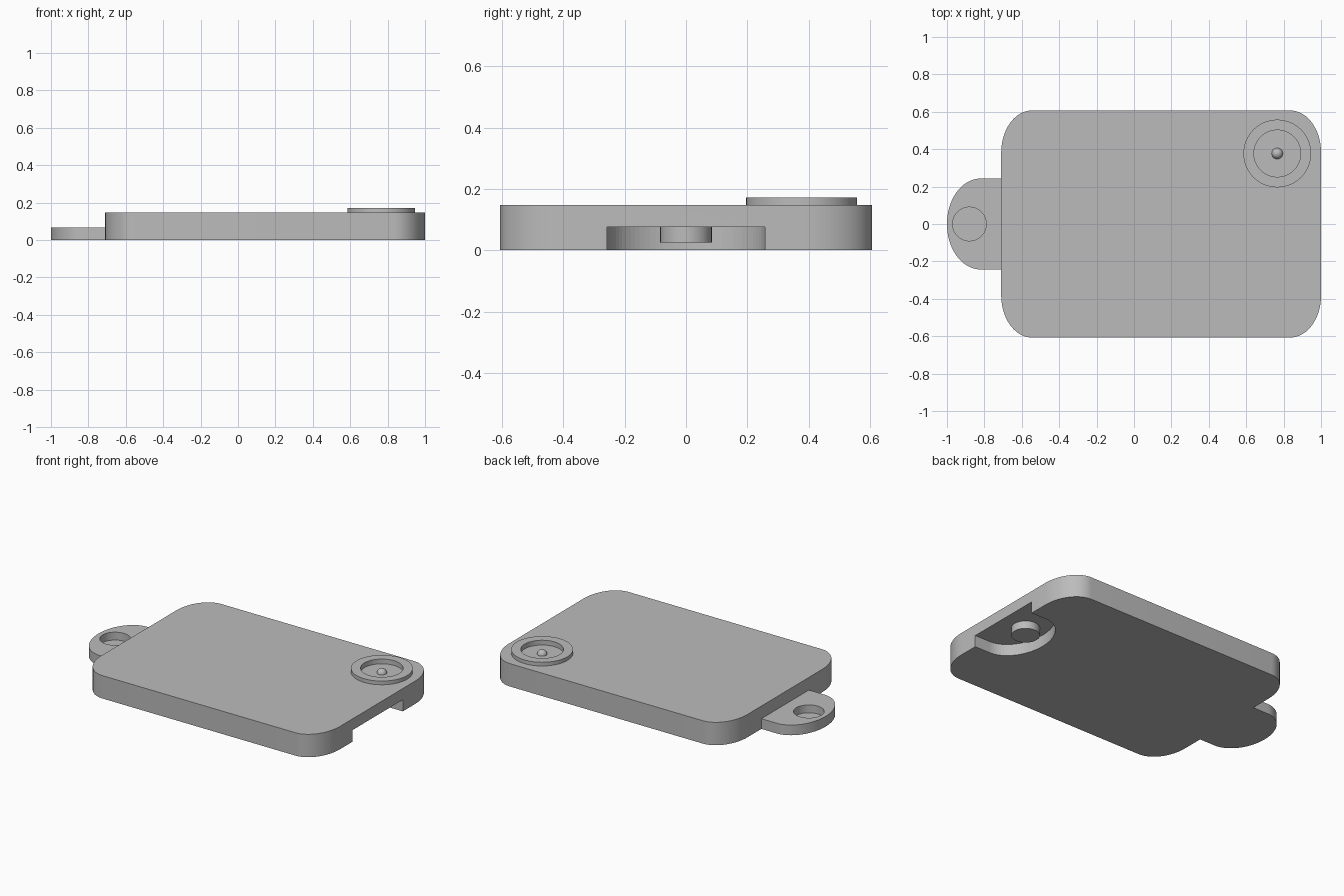
import bpy, bmesh
from math import cos, sin, pi

scene_cube = bpy.data.objects.get("Cube")
if scene_cube:
    bpy.data.objects.remove(scene_cube, do_unlink=True)

grey = bpy.data.materials.new("plain grey")
grey.use_nodes = True
grey.diffuse_color = (0.5, 0.5, 0.5, 1)
grey.node_tree.nodes["Principled BSDF"].inputs["Base Color"].default_value = grey.diffuse_color


def arc(cx, cy, rx, ry, start, end, steps=20):
    """Points along an elliptical arc, angles in quarter turns."""
    angles = [(start + (end - start) * i / steps) * pi / 2 for i in range(steps + 1)]
    return [(cx + rx * cos(a), cy + ry * sin(a)) for a in angles]


def prism(name, outline, z0, z1):
    """Extrude a closed outline from z0 up to z1."""
    bm = bmesh.new()
    face = bm.faces.new([bm.verts.new((x, y, z0)) for x, y in outline])
    top = bmesh.ops.extrude_face_region(bm, geom=[face])["geom"]
    moved = [v for v in top if isinstance(v, bmesh.types.BMVert)]
    bmesh.ops.translate(bm, verts=moved, vec=(0, 0, z1 - z0))
    bmesh.ops.recalc_face_normals(bm, faces=bm.faces)
    mesh = bpy.data.meshes.new(name)
    bm.to_mesh(mesh)
    bm.free()
    obj = bpy.data.objects.new(name, mesh)
    bpy.context.collection.objects.link(obj)
    mesh.materials.append(grey)
    return obj


def disc(name, cx, cy, r, z0, z1):
    return prism(name, arc(cx, cy, r, r, 0, 4, 64)[:-1], z0, z1)


def cut(obj, cutter):
    mod = obj.modifiers.new("cut " + cutter.name, "BOOLEAN")
    mod.operation, mod.solver, mod.object = "DIFFERENCE", "EXACT", cutter
    cutter.hide_render = True
    cutter.hide_set(True)


def tongue(tip, root, half_width, bend):
    """Outline of a straight tongue with a rounded tip towards -x."""
    return [(root, half_width)] + arc(tip + bend, 0, bend, half_width, 1, 3, 40) + [(root, -half_width)]


LEFT, RIGHT, HALF, TOP = -0.71, 1.0, 0.607, 0.148
RX, RY = 0.165, 0.225
PITCH = RIGHT - LEFT
RING = (0.766, 0.377)

# Main plate with elliptical corners
outline = []
for quarter, (cx, sy) in enumerate([(RIGHT - RX, 1), (LEFT + RX, 1), (LEFT + RX, -1), (RIGHT - RX, -1)]):
    outline += arc(cx, sy * (HALF - RY), RX, RY, quarter, quarter + 1)
plate = prism("plate", outline, 0, TOP)

# Joining tab with a blind socket
tab = prism("tab", tongue(-1, LEFT, 0.243, 0.18), 0, 0.066)
cut(tab, disc("socket_cutter", -0.88, 0, 0.09, 0.015, 0.2))

# Matching notch under the opposite end, with its peg
cut(plate, prism("notch_cutter", tongue(0.7, 1.1, 0.257, 0.19), -0.1, 0.075))
peg = disc("peg", -0.88 + PITCH, 0, 0.084, 0.025, 0.085)

# Raised ring around a shallow well
ring = disc("ring", *RING, 0.181, TOP, 0.172)
well = disc("well_cutter", *RING, 0.125, 0.141, 0.3)
cut(plate, well)
cut(ring, well)

# Small dome in the well
bpy.ops.mesh.primitive_uv_sphere_add(segments=32, ring_count=16, radius=0.03, location=(*RING, 0.14))
dome = bpy.context.object
dome.name = "dome"
dome.data.materials.append(grey)

# Smooth curved walls, keep the rims sharp
bpy.ops.object.select_all(action="DESELECT")
for obj in (plate, tab, peg, ring, dome):
    bpy.context.view_layer.objects.active = obj
    obj.select_set(True)
    bpy.ops.object.shade_smooth_by_angle(angle=pi / 6)
    obj.select_set(False)
